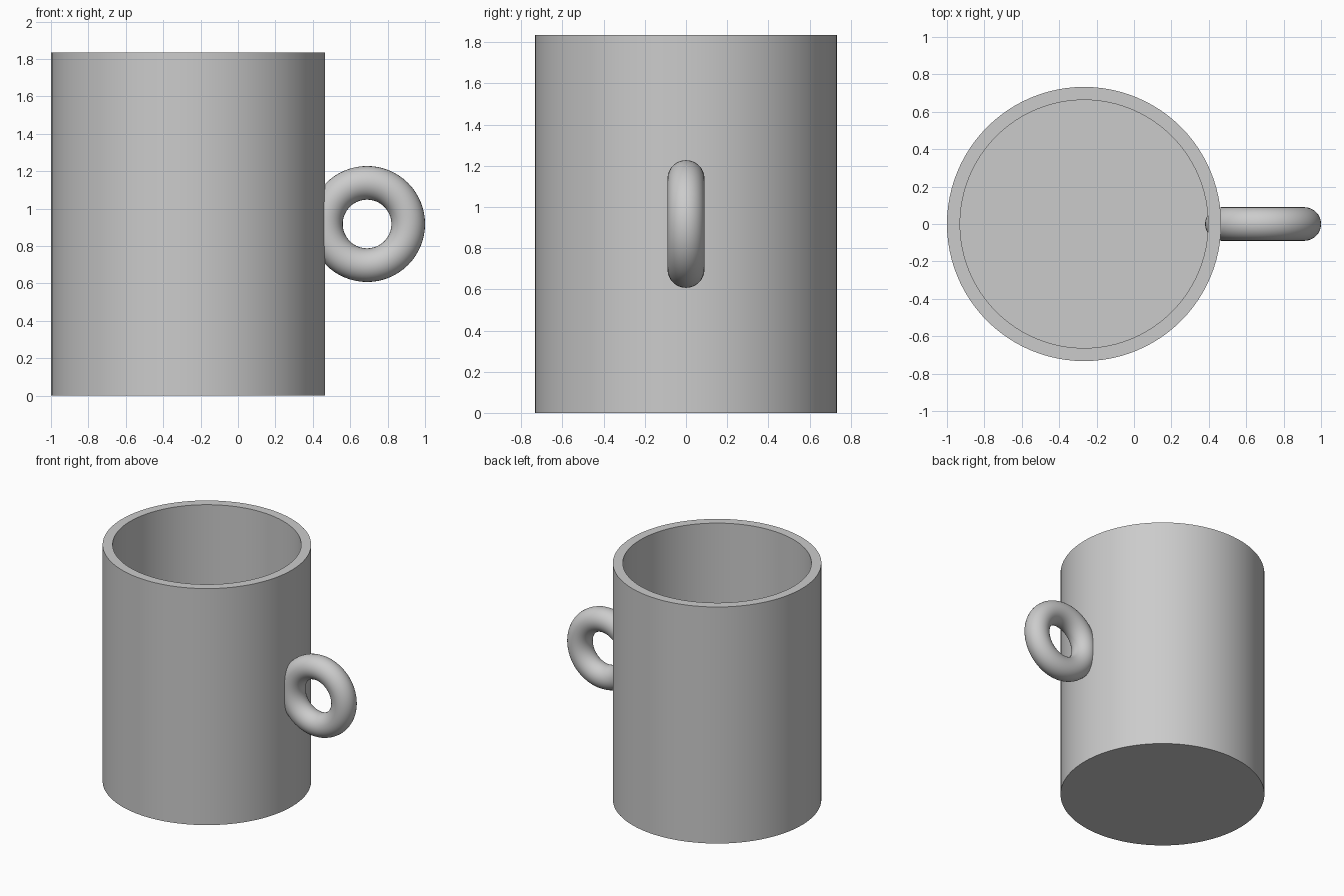
import bpy
import bmesh
import math
from mathutils import Vector

cube = bpy.data.objects.get("Cube")
if cube:
    bpy.data.objects.remove(cube, do_unlink=True)

HEIGHT = 1.835
OUTER, INNER, FLOOR = 0.733, 0.663, 0.07
BODY_X = OUTER - 1.0
RING, TUBE = 0.22, 0.09

# One plain grey for everything
grey = bpy.data.materials.new("plain grey")
grey.use_nodes = True
colour = (0.6, 0.6, 0.6, 1.0)
grey.diffuse_color = colour
grey.node_tree.nodes["Principled BSDF"].inputs["Base Color"].default_value = colour


def finish(obj, name):
    obj.name = name
    obj.data.name = name
    obj.data.materials.append(grey)
    bpy.ops.object.select_all(action="DESELECT")
    obj.select_set(True)
    bpy.context.view_layer.objects.active = obj
    bpy.ops.object.shade_smooth_by_angle(angle=math.radians(35))


# Cup body: wall section turned about the vertical axis
section = [(0, 0), (OUTER, 0), (OUTER, HEIGHT), (INNER, HEIGHT), (INNER, FLOOR), (0, FLOOR)]
bm = bmesh.new()
verts = [bm.verts.new((r, 0, z)) for r, z in section]
edges = [bm.edges.new(pair) for pair in zip(verts, verts[1:])]
bmesh.ops.spin(bm, geom=verts + edges, cent=Vector(), axis=(0, 0, 1),
               angle=math.tau, steps=96, use_merge=True)
bmesh.ops.remove_doubles(bm, verts=bm.verts, dist=0.0001)
bmesh.ops.recalc_face_normals(bm, faces=bm.faces)
mesh = bpy.data.meshes.new("cup_body")
bm.to_mesh(mesh)
bm.free()
body = bpy.data.objects.new("cup_body", mesh)
bpy.context.collection.objects.link(body)
body.location.x = BODY_X
finish(body, "cup_body")

# Handle: upright ring sunk into the wall
bpy.ops.mesh.primitive_torus_add(
    major_radius=RING, minor_radius=TUBE, major_segments=64, minor_segments=32,
    location=(1.0 - RING - TUBE, 0, HEIGHT / 2), rotation=(math.pi / 2, 0, 0))
finish(bpy.context.object, "handle")
